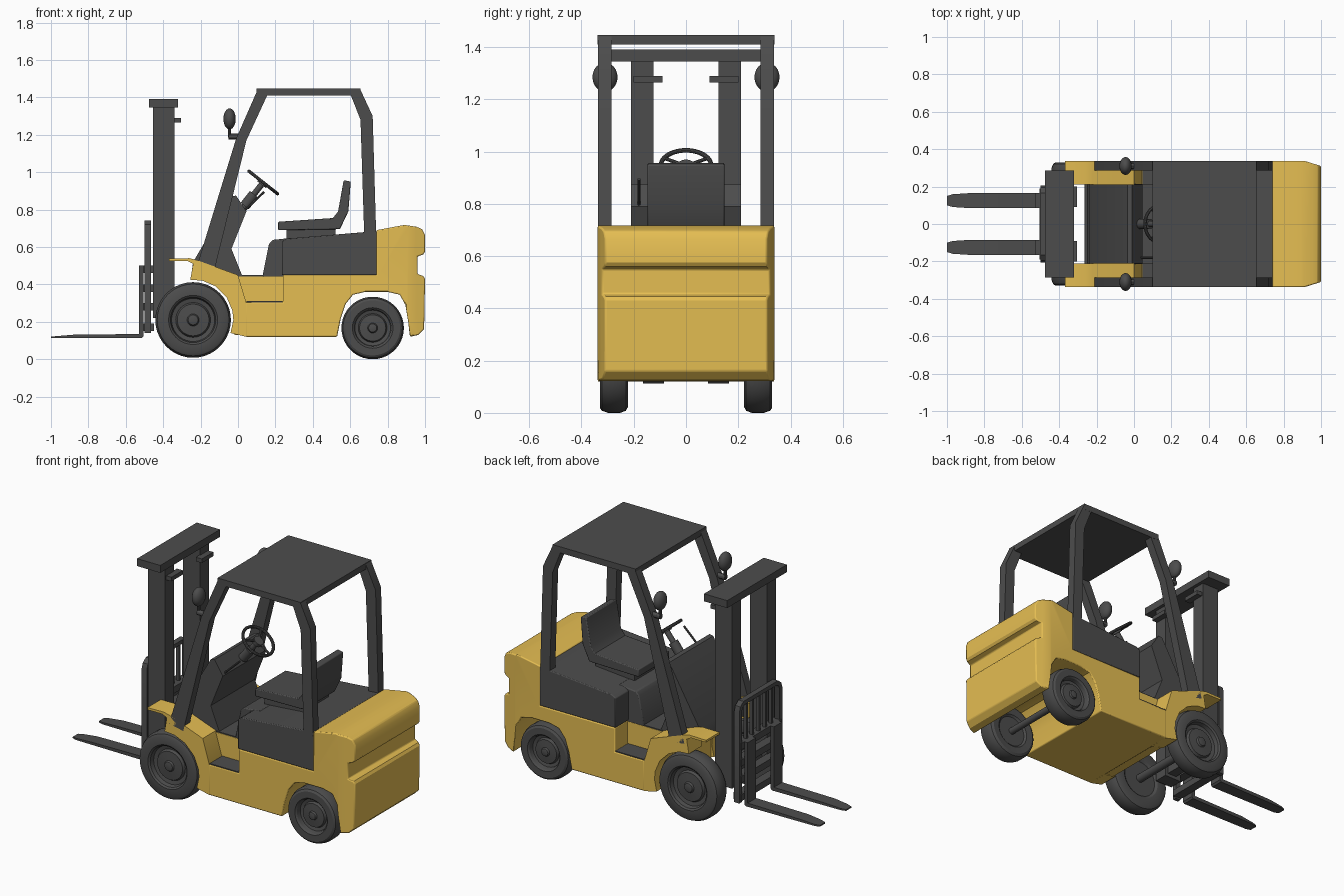
import bpy, bmesh
from math import radians, cos, sin, pi
from mathutils import Vector, Matrix

if "Cube" in bpy.data.objects:
    bpy.data.objects.remove(bpy.data.objects["Cube"])

yellow = bpy.data.materials.new("yellow_paint")
yellow.diffuse_color = (0.78, 0.51, 0.085, 1)
yellow.use_nodes = True
yellow.node_tree.nodes["Principled BSDF"].inputs["Base Color"].default_value = yellow.diffuse_color
dark = bpy.data.materials.new("dark_grey")
dark.diffuse_color = (0.073, 0.073, 0.073, 1)
dark.use_nodes = True
dark.node_tree.nodes["Principled BSDF"].inputs["Base Color"].default_value = dark.diffuse_color


def finish(name, bm, mat=None, bevel=0, mirror=False):
    bmesh.ops.recalc_face_normals(bm, faces=bm.faces)
    me = bpy.data.meshes.new(name)
    bm.to_mesh(me)
    bm.free()
    ob = bpy.data.objects.new(name, me)
    bpy.context.collection.objects.link(ob)
    me.materials.append(mat or dark)
    if bevel:
        m = ob.modifiers.new("Bevel", 'BEVEL')
        m.width, m.segments, m.limit_method, m.angle_limit = bevel, 2, 'ANGLE', radians(40)
    if mirror:
        m = ob.modifiers.new("Mirror", 'MIRROR')
        m.use_axis = (False, True, False)
        m.use_clip = True
    return ob


def prism_bm(pts, a, b, axis='y'):
    """Extrude an (x,z) profile along y, or a (y,z) profile along x."""
    bm = bmesh.new()
    f = (lambda p, t: (p[0], t, p[1])) if axis == 'y' else (lambda p, t: (t, p[0], p[1]))
    lo = [bm.verts.new(f(p, a)) for p in pts]
    hi = [bm.verts.new(f(p, b)) for p in pts]
    bm.faces.new(lo)
    bm.faces.new(hi)
    for i in range(len(pts)):
        j = (i + 1) % len(pts)
        bm.faces.new((lo[i], lo[j], hi[j], hi[i]))
    return bm


def prism(name, pts, a, b, mat=None, bevel=0, mirror=False, axis='y'):
    return finish(name, prism_bm(pts, a, b, axis), mat, bevel, mirror)


def box(name, x0, x1, y0, y1, z0, z1, **kw):
    return prism(name, [(x0, z0), (x1, z0), (x1, z1), (x0, z1)], y0, y1, **kw)


def rod(name, p, q, r, n=16, mirror=False):
    p, q = Vector(p), Vector(q)
    d = q - p
    m = Matrix.Translation((p + q) / 2) @ d.to_track_quat('Z', 'Y').to_matrix().to_4x4()
    bm = bmesh.new()
    bmesh.ops.create_cone(bm, cap_ends=True, segments=n, radius1=r, radius2=r,
                          depth=d.length, matrix=m)
    return finish(name, bm, mirror=mirror)


def wheel(name, cx, R, n=40):
    """Tyre and rim turned from one profile of (radius fraction, y)."""
    prof = [(0.1, .235), (.55, .235), (.62, .225), (.86, .222), (.95, .23), (1, .252), (1, .298),
            (.95, .322), (.88, .330), (.65, .330), (.60, .322), (.57, .298), (.46, .293),
            (.42, .308), (.16, .312), (.13, .322), (.1, .324)]
    bm = bmesh.new()
    cz = R + .008 * (R > .19)
    rings = [[bm.verts.new((cx + r * R * cos(2 * pi * i / n), y, cz + r * R * sin(2 * pi * i / n)))
              for i in range(n)] for r, y in prof]
    for a, b in zip(rings, rings[1:]):
        for i in range(n):
            j = (i + 1) % n
            bm.faces.new((a[i], a[j], b[j], b[i]))
    bm.faces.new(rings[0])
    bm.faces.new(rings[-1])
    return finish(name, bm, mirror=True)


# body and counterweight, with tapered rear corners
body = prism_bm([(.04, .12), (.53, .12), (.55, .22), (.575, .295), (.615, .345), (.68, .36),
                 (.80, .36), (.865, .345), (.895, .29), (.91, .2), (.92, .12), (.965, .13), (.995, .16),
                 (1, .43), (.99, .445), (.96, .455), (.96, .55), (.99, .56), (1, .575), (1, .665),
                 (.985, .695), (.955, .708), (.89, .718), (.74, .69),
                 (.74, .45), (.24, .45), (.24, .305), (.04, .305)], -.338, .338)
bmesh.ops.recalc_face_normals(body, faces=body.faces)
for s in (-1, 1):
    g = body.verts[:] + body.edges[:] + body.faces[:]
    bmesh.ops.bisect_plane(body, geom=g, plane_co=(.91, s * .338, 0),
                           plane_no=Vector((.028, s * .09, 0)).normalized(), clear_outer=True)
    bmesh.ops.holes_fill(body, edges=[e for e in body.edges if e.is_boundary])
finish("body", body, yellow, bevel=.006)
box("floor_core", -.02, .25, -.215, .215, .13, .443, mat=yellow)
box("floor_plate", -.02, .235, -.213, .213, .44, .449)
box("step_plate", .045, .238, .215, .334, .30, .31, mirror=True)

# front fenders
prism("front_fender", [(-.37, .525), (-.27, .525), (-.24, .51), (-.255, .425), (-.19, .42),
                       (-.12, .39), (-.06, .33), (-.03, .26), (-.025, .21), (-.04, .14),
                       (.045, .12), (.045, .30), (0, .45), (-.22, .53), (-.26, .54), (-.37, .538)],
      .21, .337, yellow, mirror=True)

# hood, narrow at the legs and full width behind
prism("hood", [(.235, .45), (.235, .63), (.26, .645), (.743, .685), (.743, .45)],
      -.337, .337, bevel=.005)
prism("hood_front", [(.13, .44), (.165, .615), (.185, .638), (.30, .65), (.30, .44)],
      -.215, .215, bevel=.006)

# dashboard
prism("dashboard", [(-.25, .45), (-.24, .52), (-.035, .87), (-.01, .875), (.045, .79), (-.035, .59),
                    (.025, .44)], -.21, .21)

# steering column, wheel and lever
n = Vector((.62, 0, .785))
hub = Vector((.135, 0, .945))
rod("steering_column", hub - n * .19, hub, .016)
rod("column_collar", hub - n * .16, hub - n * .08, .028)
rod("steering_hub", hub - n * .015, hub + n * .008, .03)
bpy.ops.mesh.primitive_torus_add(location=hub, rotation=n.to_track_quat('Z', 'Y').to_euler(),
                                 major_radius=.097, minor_radius=.009,
                                 major_segments=36, minor_segments=10)
bpy.context.object.name = "steering_wheel"
bpy.context.object.data.materials.append(dark)
u, v = Vector((0, 1, 0)), Vector((.785, 0, -.62))
for i, a in enumerate((90, 210, 330)):
    rod(f"wheel_spoke_{i}", hub, hub + (u * cos(radians(a)) + v * sin(radians(a))) * .095, .007, 8)
rod("lever", (.03, -.18, .79), (.14, -.18, .895), .006, 8)

# seat
prism("seat_base", [(.26, .645), (.26, .69), (.52, .70), (.52, .665)], -.12, .12)
prism("seat_cushion", [(.215, .69), (.215, .735), (.51, .755), (.53, .695)], -.147, .147, bevel=.005)
prism("seat_back", [(.50, .745), (.535, .79), (.565, .957), (.603, .95), (.59, .79), (.545, .695),
                    (.51, .70)], -.147, .147, bevel=.005)

# overhead guard
box("roof", .10, .655, -.338, .338, 1.41, 1.447)
prism("front_pillar", [(-.225, .48), (-.01, 1.18), (.10, 1.43), (.165, 1.43), (.045, 1.17),
                       (-.13, .46)], .285, .337, mirror=True)
prism("rear_pillar", [(.675, .66), (.655, 1.28), (.60, 1.42), (.655, 1.44), (.72, 1.30), (.739, .66)],
      .285, .337, mirror=True)

# mirrors
bm = bmesh.new()
bmesh.ops.create_uvsphere(bm, u_segments=20, v_segments=12, radius=1,
                          matrix=Matrix.Translation((-.045, .31, 1.285)) @ Matrix.Diagonal((.033, .048, .056, 1)))
finish("mirror_head", bm, mirror=True)
rod("mirror_stem", (-.045, .31, 1.25), (-.045, .31, 1.185), .009, 10, True)
rod("mirror_arm", (-.05, .31, 1.19), (.02, .31, 1.19), .016, 12, True)

# mast
box("mast_upright", -.455, -.34, .125, .21, .22, 1.346, mirror=True)
box("mast_top", -.475, -.32, -.285, .285, 1.345, 1.39)
box("mast_bracket", -.345, -.305, .09, .20, 1.265, 1.29, mirror=True)
box("mast_lower_tie", -.42, -.36, -.13, .13, .24, .32)

# carriage and load backrest
prism("backrest_frame", [(.205, .14), (.205, .69), (.195, .72), (.165, .742), (0, .742), (0, .718),
                         (.155, .718), (.173, .706), (.18, .685), (.18, .14)],
      -.50, -.466, mirror=True, axis='x')
for i in range(5):
    y = (i - 2) * .06
    box(f"backrest_bar_{i}", -.493, -.473, y - .007, y + .007, .47, .725)
for i, z in enumerate((.15, .26, .36, .46)):
    box(f"carriage_bar_{i}", -.505, -.45, -.19, .19, z, z + .04)

# forks, with narrowed tips
bm = prism_bm([(-1, .113), (-.515, .113), (-.505, .123), (-.505, .50), (-.528, .50), (-.528, .135),
               (-.88, .131), (-1, .121)], .085, .165)
bmesh.ops.bisect_plane(bm, geom=bm.verts[:] + bm.edges[:] + bm.faces[:],
                       plane_co=(-.97, 0, 0), plane_no=(1, 0, 0))
for w in bm.verts:
    if w.co.x < -.96:
        k = .62 if w.co.x < -.99 else .85
        w.co.y = .125 + (w.co.y - .125) * k
finish("fork", bm, mirror=True)

# wheels and axles
wheel("front_wheel", -.24, .202)
wheel("rear_wheel", .72, .167)
rod("front_axle", (-.24, -.24, .21), (-.24, .24, .21), .025)
rod("rear_axle", (.72, -.24, .167), (.72, .24, .167), .02)

# smooth the round parts, keep the edges sharp
for ob in bpy.data.objects:
    ob.select_set(ob.type == 'MESH')
bpy.context.view_layer.objects.active = bpy.data.objects["body"]
bpy.ops.object.shade_smooth_by_angle(angle=radians(30))
